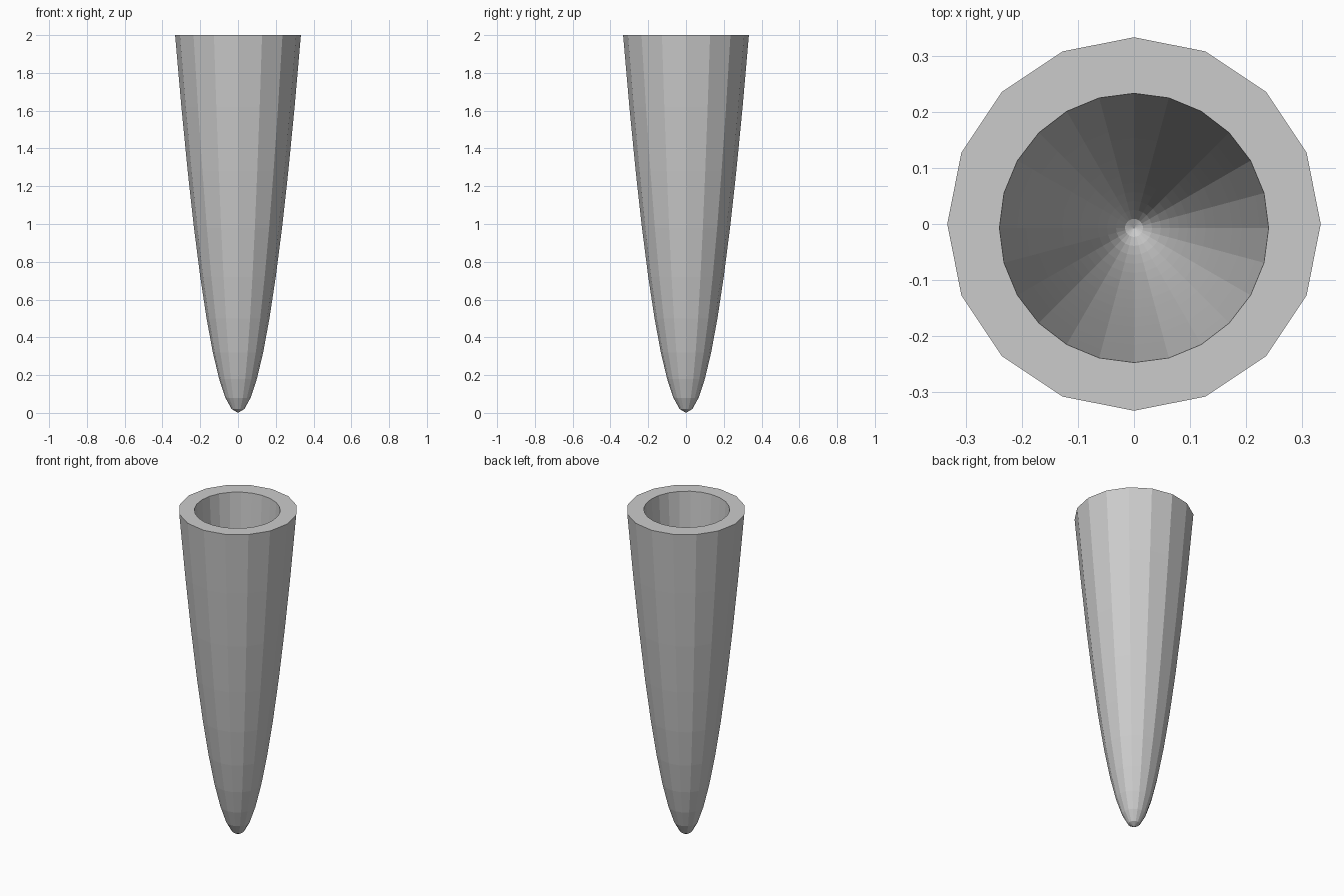
import bpy, bmesh, math

if "Cube" in bpy.data.objects:
    bpy.data.objects.remove(bpy.data.objects["Cube"])


def paraboloid(bm, radius, z_tip, z_top, sides, rings, y=0.0):
    """Open paraboloid shell with evenly spaced ring radii; returns its top edges."""
    tip = bm.verts.new((0, y, z_tip))
    previous = None
    for i in range(1, rings + 1):
        t = i / rings
        z = z_tip + (z_top - z_tip) * t * t
        ring = []
        for k in range(sides):
            a = 2 * math.pi * k / sides
            ring.append(bm.verts.new((radius * t * math.cos(a), y + radius * t * math.sin(a), z)))
        for k in range(sides):
            n = (k + 1) % sides
            if previous:
                bm.faces.new((previous[k], previous[n], ring[n], ring[k]))
            else:
                bm.faces.new((tip, ring[n], ring[k]))
        previous = ring
    return [bm.edges.get((previous[k], previous[(k + 1) % sides])) for k in range(sides)]


bm = bmesh.new()
# Outer wall
outer = paraboloid(bm, 0.333, 0.0, 2.0, 16, 10)
# Hollow interior, very slightly off centre
inner = paraboloid(bm, 0.24, 0.1, 2.0, 24, 15, y=-0.007)
# Flat rim between the two walls
bmesh.ops.triangle_fill(bm, edges=outer + inner, use_beauty=True, normal=(0, 0, 1))
bmesh.ops.recalc_face_normals(bm, faces=bm.faces[:])
# Merge the rim triangles into flat faces
rim = [e for e in bm.edges if all(abs(v.co.z - 2.0) < 1e-5 for v in e.verts)]
bmesh.ops.dissolve_limit(bm, angle_limit=0.01, verts=[], edges=rim)

mesh = bpy.data.meshes.new("hollow_paraboloid")
bm.to_mesh(mesh)
bm.free()
obj = bpy.data.objects.new("hollow_paraboloid", mesh)
bpy.context.collection.objects.link(obj)
